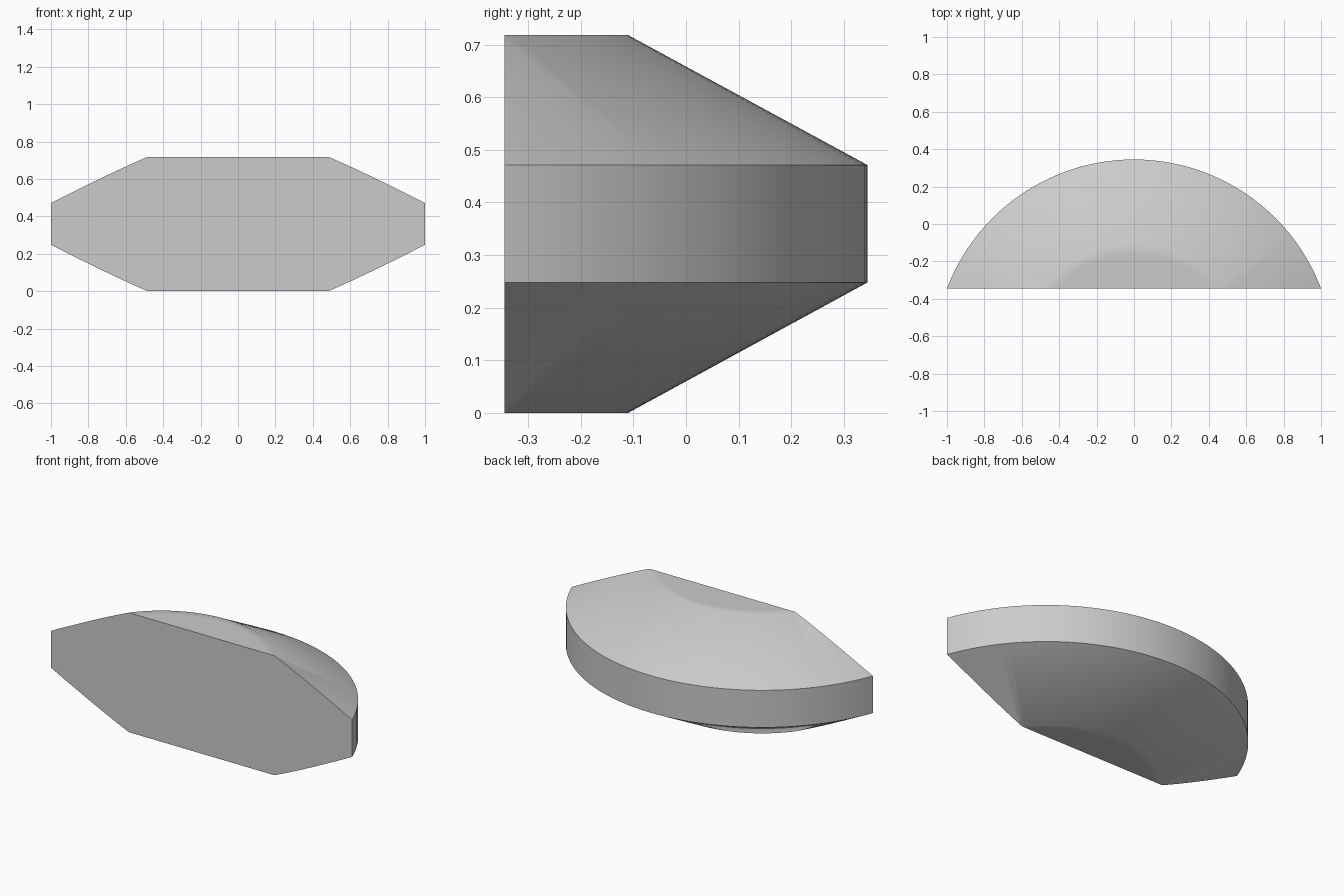
import bpy, bmesh, math
from mathutils import Vector

if "Cube" in bpy.data.objects:
    bpy.data.objects.remove(bpy.data.objects["Cube"], do_unlink=True)

AXIS_Y = -0.725      # centre of the revolved body
FRONT_Y = -0.345     # flat front cut
SEGMENTS = 128
# Half profile as (radius, height), from the bottom centre to the top centre
PROFILE = [(0, 0), (0.57, 0), (0.615, 0), (1.07, 0.248),
           (1.07, 0.471), (0.615, 0.718), (0.57, 0.718), (0, 0.718)]

# Material
grey = bpy.data.materials.new("light grey")
grey.use_nodes = True
colour = (0.6, 0.6, 0.6, 1)
grey.diffuse_color = colour
grey.node_tree.nodes["Principled BSDF"].inputs["Base Color"].default_value = colour

# Revolve the profile into a double-bevelled disc
bm = bmesh.new()
points = [bm.verts.new((r, AXIS_Y, z)) for r, z in PROFILE]
edges = [bm.edges.new(pair) for pair in zip(points, points[1:])]
bmesh.ops.spin(bm, geom=points + edges, cent=(0, AXIS_Y, 0), axis=(0, 0, 1),
               angle=math.tau, steps=SEGMENTS, use_merge=False)
bmesh.ops.remove_doubles(bm, verts=bm.verts, dist=0.0001)

# Slice off everything in front of the flat face and cap the cut
bmesh.ops.bisect_plane(bm, geom=bm.verts[:] + bm.edges[:] + bm.faces[:],
                       plane_co=Vector((0, FRONT_Y, 0)), plane_no=Vector((0, -1, 0)),
                       clear_outer=True)
bmesh.ops.remove_doubles(bm, verts=bm.verts, dist=0.0001)
rim = [e for e in bm.edges if e.is_boundary]
bmesh.ops.contextual_create(bm, geom=rim)
bmesh.ops.recalc_face_normals(bm, faces=bm.faces)

mesh = bpy.data.meshes.new("disc_segment")
bm.to_mesh(mesh)
bm.free()
mesh.materials.append(grey)
body = bpy.data.objects.new("disc_segment", mesh)
bpy.context.collection.objects.link(body)

# Smooth the curved sides, keep the rims and front edges crisp
bpy.ops.object.select_all(action="DESELECT")
body.select_set(True)
bpy.context.view_layer.objects.active = body
bpy.ops.object.shade_smooth_by_angle(angle=math.radians(35))
